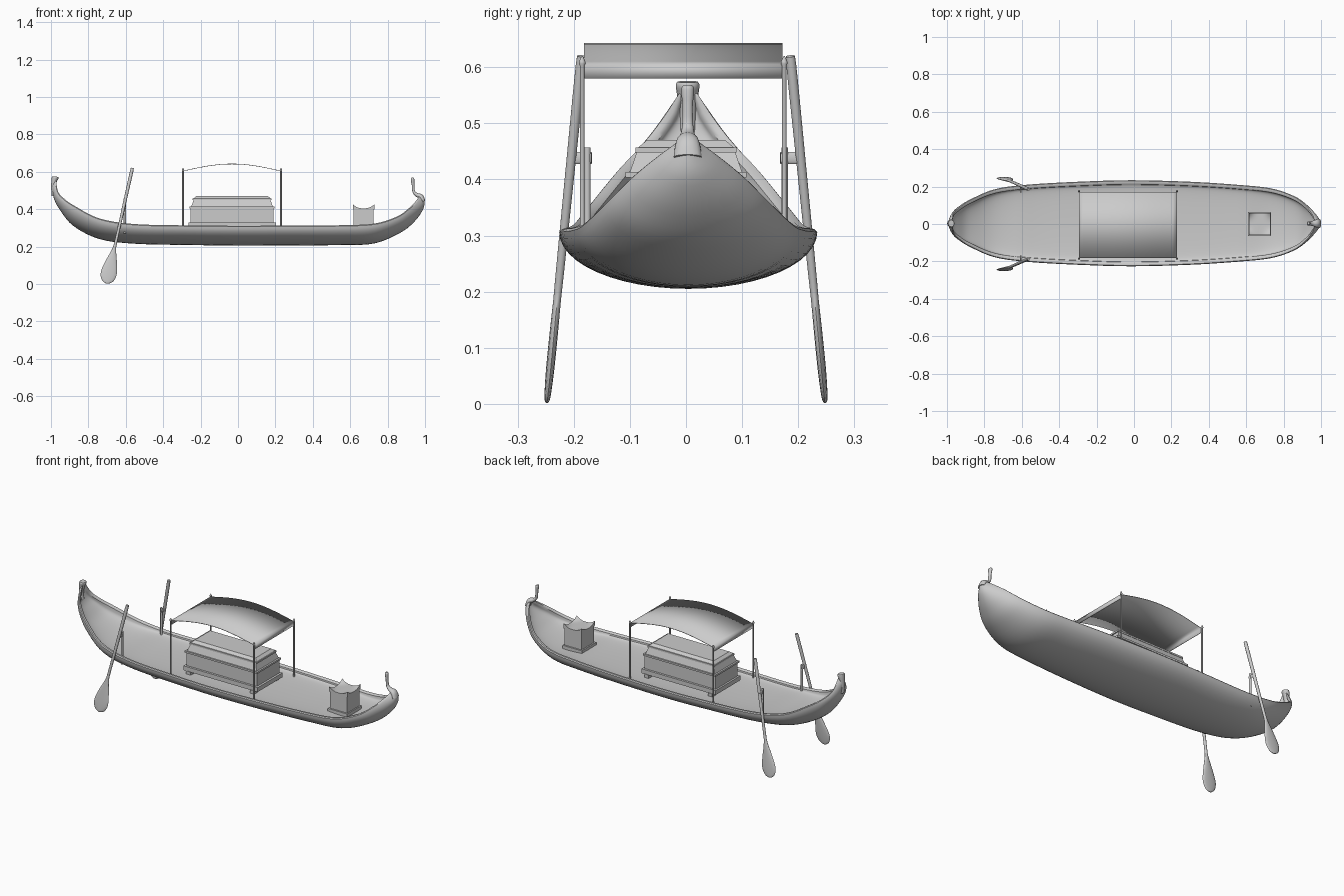
import bpy, bmesh, math
from mathutils import Vector

if "Cube" in bpy.data.objects:
    bpy.data.objects.remove(bpy.data.objects["Cube"])


def finish(name, bm, smooth=True, loc=(0, 0, 0)):
    bmesh.ops.recalc_face_normals(bm, faces=bm.faces)
    me = bpy.data.meshes.new(name)
    bm.to_mesh(me)
    bm.free()
    ob = bpy.data.objects.new(name, me)
    bpy.context.collection.objects.link(ob)
    ob.location = loc
    if smooth:
        bpy.ops.object.select_all(action='DESELECT')
        ob.select_set(True)
        bpy.context.view_layer.objects.active = ob
        bpy.ops.object.shade_smooth_by_angle(angle=math.radians(40))
    return ob


def loft(name, rings, smooth=True, loc=(0, 0, 0)):
    """Skin closed rings of points and cap both ends."""
    bm = bmesh.new()
    vs = [[bm.verts.new(p) for p in r] for r in rings]
    n = len(vs[0])
    for a, b in zip(vs, vs[1:]):
        for i in range(n):
            bm.faces.new((a[i], a[(i + 1) % n], b[(i + 1) % n], b[i]))
    bm.faces.new(vs[0])
    bm.faces.new(vs[-1])
    return finish(name, bm, smooth, loc)


def spline(pts, sub):
    """Catmull-Rom through tuples of any length."""
    out = []
    for i in range(len(pts) - 1):
        p = [pts[max(0, min(len(pts) - 1, i + k))] for k in (-1, 0, 1, 2)]
        for s in range(sub):
            t = s / sub
            out.append([0.5 * (2 * b + (c - a) * t + (2 * a - 5 * b + 4 * c - d) * t * t
                               + (3 * b - a - 3 * c + d) * t ** 3) for a, b, c, d in zip(*p)])
    return out + [list(pts[-1])]


def tube(name, stations, n=12):
    """Sweep an ellipse; stations are (x, y, z, radius in plane, radius across)."""
    pts = [Vector(s[:3]) for s in stations]
    rings = []
    for i, s in enumerate(stations):
        t = (pts[min(i + 1, len(pts) - 1)] - pts[max(i - 1, 0)]).normalized()
        ref = Vector((1, 0, 0)) if abs(t.y) > 0.9 else Vector((0, 1, 0))
        u = t.cross(ref).normalized()
        v = t.cross(u)
        rings.append([pts[i] + u * s[3] * math.cos(a) + v * s[4] * math.sin(a)
                      for a in (2 * math.pi * k / n for k in range(n))])
    return loft(name, rings)


def block(name, x0, x1, hy, z0, z1, inset=0):
    rings = [[(x0 + d, -hy + d, z), (x1 - d, -hy + d, z), (x1 - d, hy - d, z), (x0 + d, hy - d, z)]
             for z, d in ((z0, 0), (z1, inset))]
    return loft(name, rings, False)


# Hull: gunwale x, gunwale z, half width, keel x, keel z
stations = [
    (-.975, .55, .018, -.997, .53), (-.965, .49, .06, -.985, .46), (-.93, .45, .093, -.955, .40),
    (-.87, .41, .13, -.88, .31), (-.74, .345, .183, -.74, .24), (-.55, .315, .208, -.55, .215),
    (-.25, .308, .224, -.25, .208), (0, .306, .23, 0, .205), (.3, .307, .222, .3, .206),
    (.55, .309, .206, .55, .208), (.73, .318, .187, .73, .217), (.85, .355, .148, .87, .275),
    (.915, .40, .103, .945, .335), (.955, .44, .055, .99, .40), (.97, .465, .02, .999, .45)]
rings = []
N = 24
for gx, gz, hw, kx, kz in spline(stations, 5):
    G, K = Vector((gx, 0, gz)), Vector((kx, 0, kz))
    up = (G - K).normalized()
    rim = min(.022, hw * .5)
    f = .22 + .4 * max(0, abs(gx) - .6) / .4
    ring = []
    for i in range(N + 1):
        a = math.pi * i / N
        p = G.lerp(K, math.sin(a))
        ring.append((p.x, hw * math.cos(a), p.z))
    top = G + up * .005
    for s in (-1, 1):
        edge = [(top.x, s * (hw - rim * .2), top.z), (top.x, s * (hw - rim * .7), top.z)]
        if s == -1:
            ring += edge
            for i in range(N + 1):
                a = math.pi * (1 - i / N)
                p = G.lerp(K, f * math.sin(a) ** .5 if 0 < i < N else 0)
                ring.append((p.x, (hw - rim) * math.cos(a), p.z))
        else:
            ring += edge[::-1]
    rings.append(ring)
loft("hull", rings, True, (0, .004, 0))

# Upturned stern tip and slender bow finial
tube("stern_tip", spline([(-.984, .003, .47, .012, .014), (-.987, .003, .515, .012, .015),
                          (-.983, .003, .55, .015, .019), (-.978, .003, .568, .018, .021),
                          (-.977, .003, .574, .016, .018)], 4), 16)
tube("bow_finial", spline([(.99, .003, .44, .012, .025), (.978, .003, .466, .014, .021),
                           (.955, .003, .477, .01, .014), (.939, .003, .495, .007, .01),
                           (.936, .003, .53, .007, .009), (.934, .003, .55, .009, .011),
                           (.933, .003, .563, .009, .011), (.933, .003, .568, .005, .007)], 4), 16)

# Shrine chest on a footed base
block("chest_base", -.265, .202, .112, .303, .328)
block("chest_body", -.255, .19, .1, .328, .403)
block("chest_cornice", -.26, .196, .108, .403, .413)
block("chest_upper", -.25, .186, .1, .413, .448, .012)
block("chest_lid_rim", -.243, .18, .09, .448, .457)
block("chest_lid", -.238, .175, .085, .457, .47, .015)
for x in (-.245, .155):
    for y in (-.1, .1):
        foot = block("chest_foot", x, x + .027, .015, .27, .305)
        foot.location.y = y

# Canopy: arched sheet with a drop strip at both ends
x0, x1, yc, hy = -.294, .23, -.005, .177
arc = [(x0 + (x1 - x0) * i / 24, .605 + .038 * math.sin(math.pi * i / 24)) for i in range(25)]
path = [(x0 - .001, .58)] + arc + [(x1 + .001, .58)]
bm = bmesh.new()
rows = [[bm.verts.new((x, yc + s * hy, z)) for s in (-1, 1)] for x, z in path]
for a, b in zip(rows, rows[1:]):
    bm.faces.new((a[0], a[1], b[1], b[0]))
canopy = finish("canopy", bm)
sol = canopy.modifiers.new("thickness", 'SOLIDIFY')
sol.thickness = .003
for x in (x0, x1):
    for s in (-1, 1):
        y = yc + s * .18
        tube("canopy_pole", [(x, y, .27, .0045, .0045), (x, y, .603, .0045, .0045),
                             (x, y, .606, .006, .006), (x, y, .61, .006, .006),
                             (x, y, .62, .001, .001)], 10)

# Seat box with peaked corners
block("seat_base", .61, .732, .065, .275, .302)
body_top = .402
block("seat_body", .618, .725, .056, .302, body_top)
bm = bmesh.new()
bmesh.ops.create_grid(bm, x_segments=12, y_segments=12, size=1)
ext = bmesh.ops.extrude_face_region(bm, geom=bm.faces[:])
lifted = {v for v in ext['geom'] if isinstance(v, bmesh.types.BMVert)}
for v in bm.verts:
    u, w = v.co.x, v.co.y
    z = .404 + .021 * abs(u * w) ** 2.5 if v in lifted else body_top - .005
    v.co = (.6715 + u * .057, w * .059, z)
finish("seat_top", bm)

# Steering oars, their posts and the ties between them
for s in (-1, 1):
    top, tip = Vector((-.567, s * .187, .61)), Vector((-.703, s * .248, .003))
    prof = [(0, .006, .006), (.008, .009, .009), (.3, .0085, .0085), (.62, .0075, .0075),
            (.7, .011, .007), (.8, .029, .0075), (.88, .041, .0075), (.93, .042, .007),
            (.97, .033, .006), (.99, .02, .005), (1, .006, .003)]
    oar = []
    for t, a, b in spline(prof, 3):
        p = top.lerp(tip, t)
        oar.append((p.x, p.y, p.z, a, b))
    tube("steering_oar", oar, 14)
    tube("oar_post", [(-.605, s * .176, .27, .006, .006), (-.605, s * .176, .457, .006, .006)], 12)
    tube("oar_tie", [(-.605, s * .168, .438, .011, .0035), (-.606, s * .212, .438, .011, .0035)], 12)
